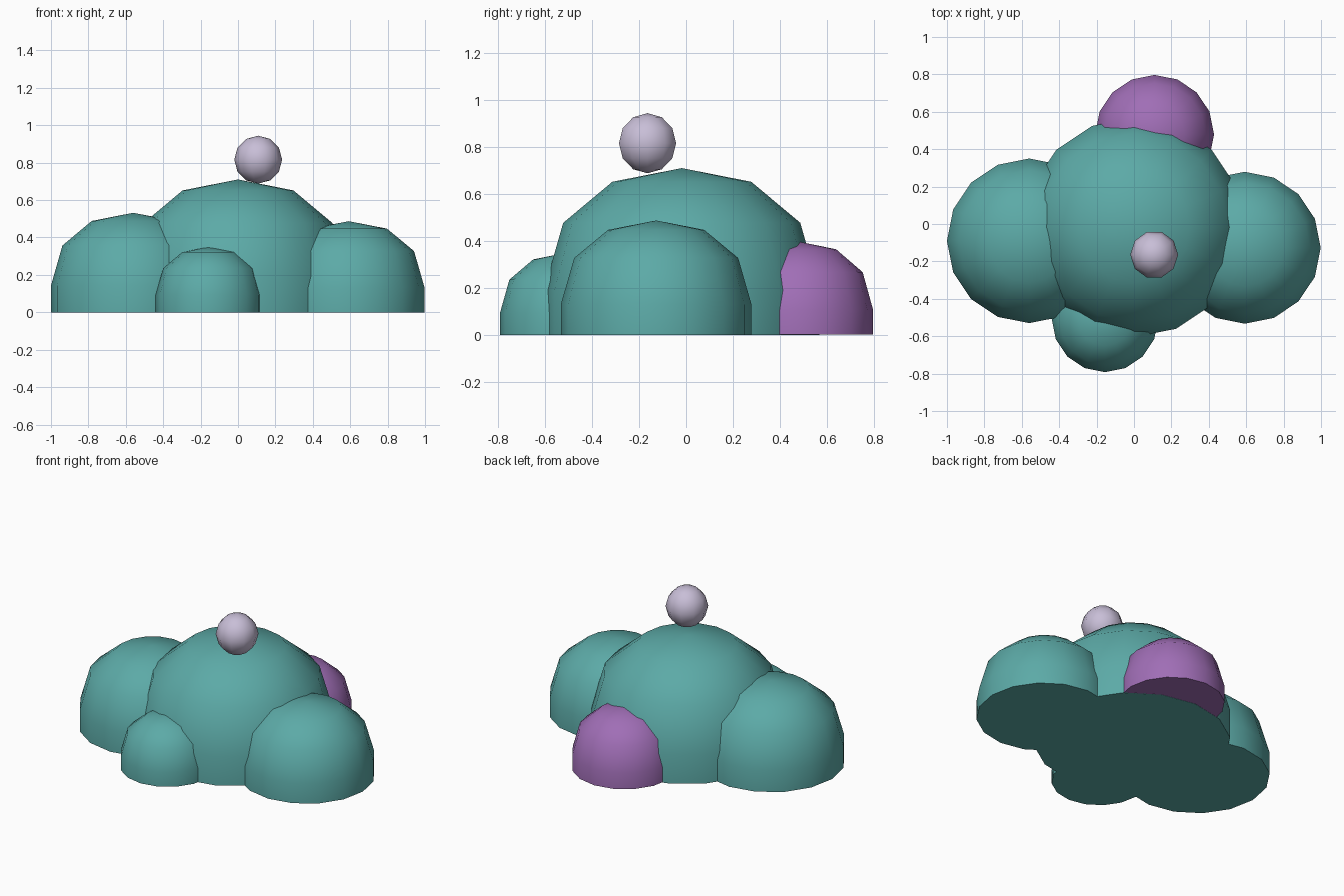
import bpy
import bmesh
import math
from mathutils import Matrix

cube = bpy.data.objects.get("Cube")
if cube:
    bpy.data.objects.remove(cube, do_unlink=True)


def material(name, rgb):
    mat = bpy.data.materials.new(name)
    mat.use_nodes = True
    mat.diffuse_color = (*rgb, 1)
    mat.node_tree.nodes["Principled BSDF"].inputs["Base Color"].default_value = (*rgb, 1)
    return mat


teal = material("teal", (0.107, 0.402, 0.386))
purple = material("purple", (0.352, 0.156, 0.468))
lavender = material("pale_lavender", (0.578, 0.515, 0.68))


def finish(bm, name, mat, location):
    bmesh.ops.recalc_face_normals(bm, faces=bm.faces)
    mesh = bpy.data.meshes.new(name)
    bm.to_mesh(mesh)
    bm.free()
    mesh.materials.append(mat)
    obj = bpy.data.objects.new(name, mesh)
    obj.location = location
    bpy.context.collection.objects.link(obj)
    bpy.ops.object.select_all(action='DESELECT')
    obj.select_set(True)
    bpy.context.view_layer.objects.active = obj
    bpy.ops.object.shade_smooth_by_angle(angle=math.radians(60))


# Rounded mound outline from base to shoulder: (radius, height) fractions
PROFILE = [(1, 0), (1, 0.267), (0.86, 0.672), (0.504, 0.918)]
SIDES = 16


def mound(name, mat, x, y, radius, height, base=0):
    bm = bmesh.new()
    rings = []
    for r, h in PROFILE:
        z = max(h * height, base)
        rings.append([bm.verts.new((radius * r * math.cos(a), radius * r * math.sin(a), z))
                      for a in (math.tau * i / SIDES for i in range(SIDES))])
    bm.faces.new(rings[0])
    for low, high in zip(rings, rings[1:]):
        for i in range(SIDES):
            j = (i + 1) % SIDES
            bm.faces.new((low[i], low[j], high[j], high[i]))
    top = bm.verts.new((0, 0, height))
    for i in range(SIDES):
        bm.faces.new((rings[-1][i], rings[-1][(i + 1) % SIDES], top))
    finish(bm, name, mat, (x, y, 0))


# Cluster of overlapping flat-bottomed mounds
mound("centre_mound", teal, 0, -0.018, 0.587, 0.71)
mound("right_mound", teal, -0.56, -0.09, 0.44, 0.532)
mound("left_mound", teal, 0.592, -0.127, 0.406, 0.487)
mound("front_mound", teal, -0.155, -0.507, 0.285, 0.35)
mound("back_mound", purple, 0.11, 0.479, 0.318, 0.397, base=0.001)

# Small ball hovering over the top
ball = bmesh.new()
bmesh.ops.create_uvsphere(ball, u_segments=10, v_segments=6, radius=0.128,
                          matrix=Matrix.Rotation(math.pi / 2, 4, 'Z'))
finish(ball, "top_ball", lavender, (0.108, -0.164, 0.816))
